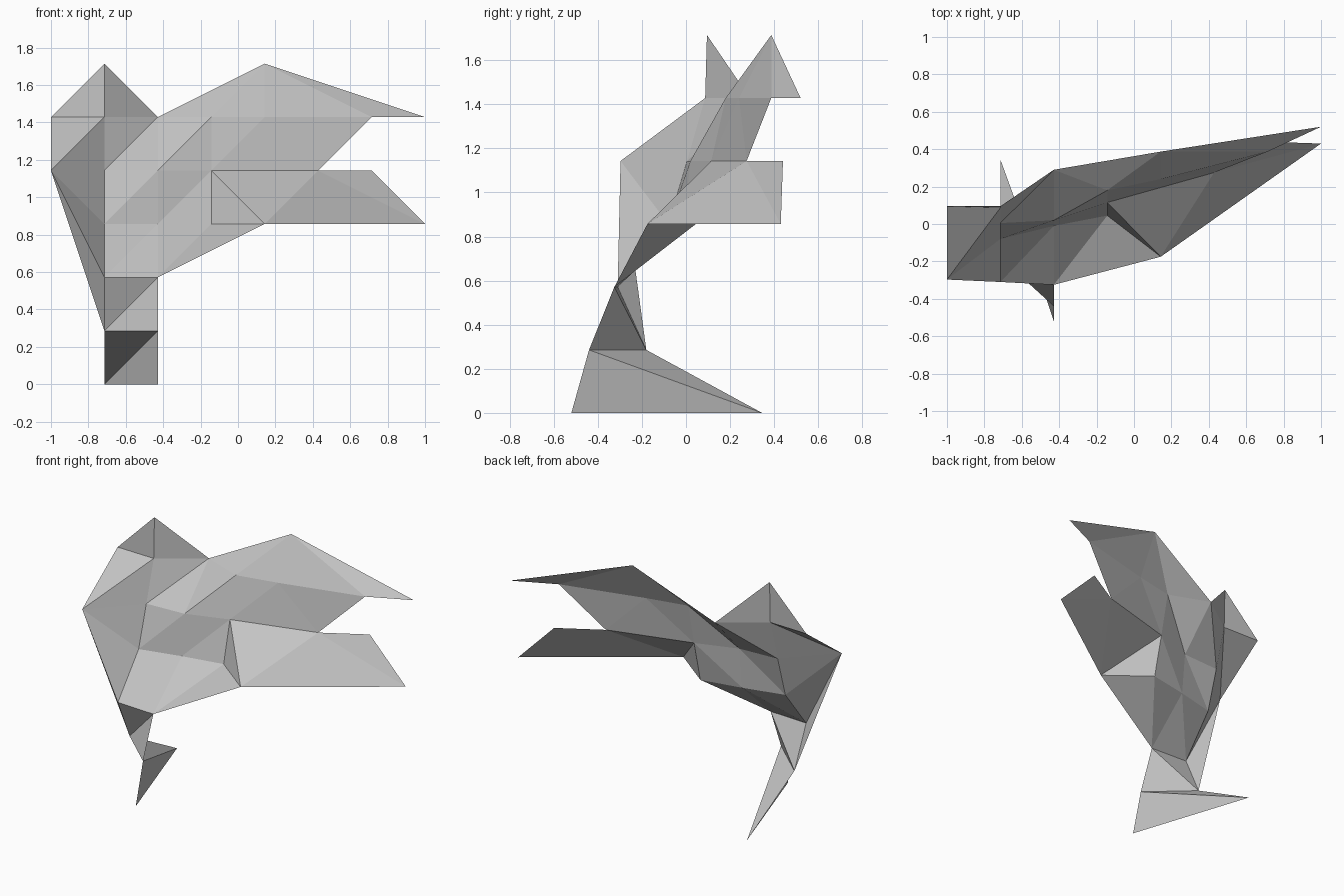
import bpy
import bmesh
from mathutils import Vector

cube = bpy.data.objects.get("Cube")
if cube:
    bpy.data.objects.remove(cube, do_unlink=True)

# One pale grey paper colour
paper = bpy.data.materials.new("pale_grey_paper")
paper.use_nodes = True
grey = (0.55, 0.55, 0.55, 1.0)
paper.diffuse_color = grey
paper.node_tree.nodes["Principled BSDF"].inputs["Base Color"].default_value = grey

# Fold points: column and row on a square lattice, then depth
UNIT = 2 / 7
folds = dict(
    heel=(1, 0, .345), toe=(2, 0, -.52),
    ankle_right=(1, 1, -.18), ankle_left=(2, 1, -.44),
    hip_right=(1, 2, -.31), hip_left=(2, 2, -.325),
    waist=(1, 3, -.08), belly=(2, 3, -.01),
    tuck=(3, 3, .045), tail_front=(4, 3, -.175), tail_tip=(7, 3, .43),
    chest=(0, 4, -.297), shoulder=(1, 4, .005), back=(2, 4, .02),
    tail_root=(3, 4, .115), wing_pit=(5, 4, .275), tail_top=(6, 4, .44),
    brow=(0, 5, .095), neck=(1, 5, .087), nape=(2, 5, .29),
    wing_root=(3, 5, .18), wing_mid=(4, 5, .24),
    wing_edge=(6, 5, .387), wing_tip=(7, 5, .52),
    crown=(1, 6, .095), wing_peak=(4, 6, .387),
)


def point(name):
    col, row, depth = folds[name]
    return Vector((col * UNIT - 1, depth, row * UNIT))


def folded_part(name, *strips):
    """Build a folded sheet from triangle strips of named fold points."""
    bm = bmesh.new()
    verts = {}
    for strip in strips:
        names = strip.split()
        for n in names:
            if n not in verts:
                verts[n] = bm.verts.new(point(n))
        for tri in zip(names, names[1:], names[2:]):
            face = bm.faces.new([verts[n] for n in tri])
            face.normal_update()
            # the outer side of the sheet faces the front
            if face.normal.y > 0:
                face.normal_flip()
    mesh = bpy.data.meshes.new(name)
    bm.to_mesh(mesh)
    bm.free()
    mesh.materials.append(paper)
    obj = bpy.data.objects.new(name, mesh)
    bpy.context.collection.objects.link(obj)
    return obj


# Foot and leg
folded_part("foot", "toe heel ankle_left ankle_right")
folded_part("leg", "ankle_left ankle_right hip_left hip_right")

# Head and neck
folded_part("head", "chest brow neck crown", "neck crown nape")
folded_part("neck", "chest neck shoulder", "neck shoulder nape")

# Side flap running from the chest to the ankle
folded_part("side_flap", "ankle_right hip_right chest",
            "hip_right chest waist shoulder")

# Body panels
folded_part("lower_body", "waist hip_right belly hip_left tuck",
            "hip_left tuck tail_front")
folded_part("middle_body", "waist belly back tail_root wing_root",
            "belly tuck tail_root")
folded_part("upper_body", "waist shoulder back nape wing_root")

# Wing
folded_part("wing_top", "nape wing_root wing_peak wing_mid",
            "wing_mid wing_peak wing_edge wing_tip")
folded_part("wing_underside", "wing_root tail_root wing_mid wing_pit wing_edge")

# Tail and its tucked fold
folded_part("tail", "tail_root tail_front wing_pit tail_tip tail_top")
folded_part("tail_tuck", "tuck tail_front tail_root")
